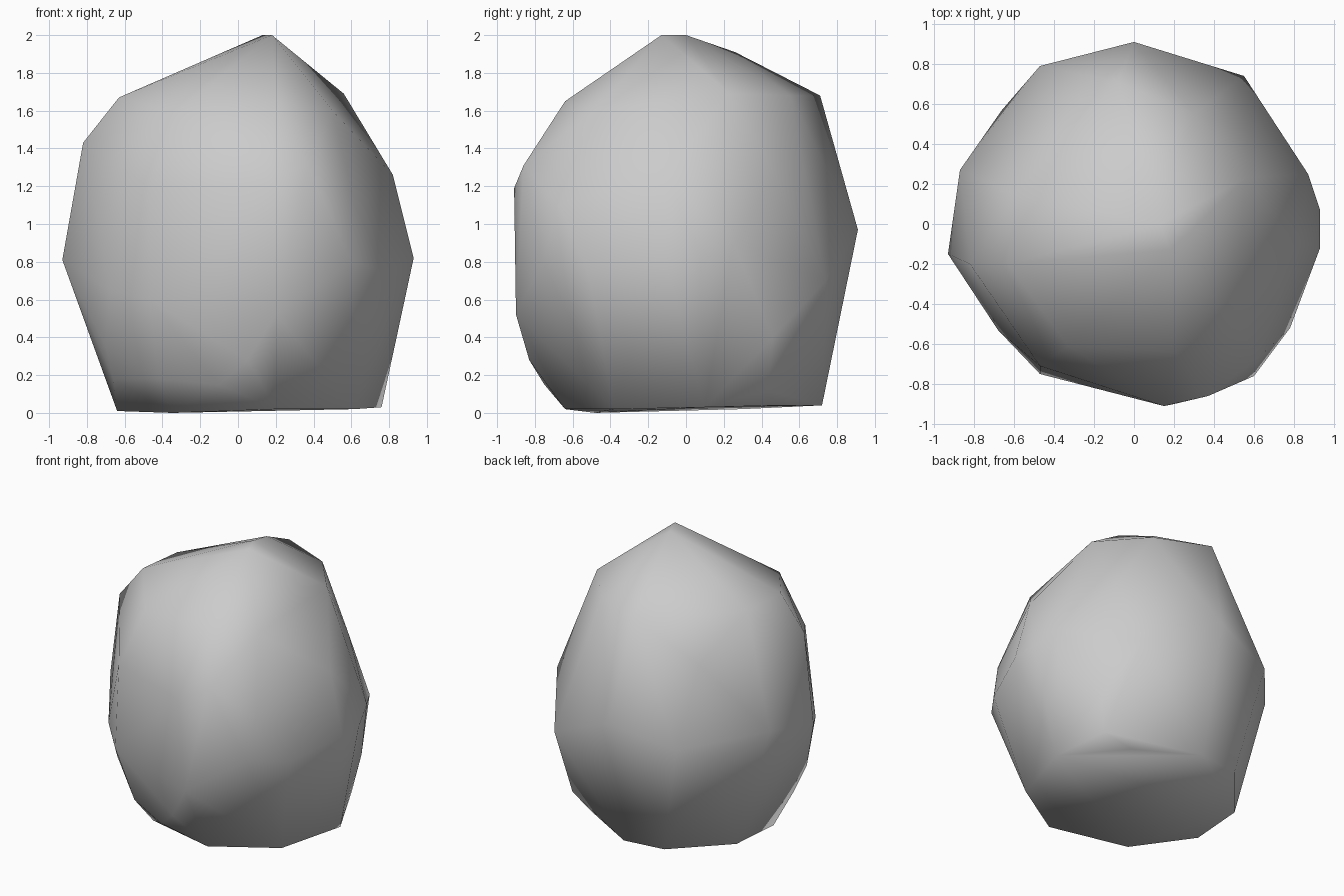
import bpy, bmesh

# Corner points of the boulder, by height band
crown = [(.18, -.13, 2), (.13, 0, 2), (.05, .26, 1.91)]
shoulder = [(-.63, -.2, 1.67), (-.6, .15, 1.66), (-.33, -.61, 1.59),
            (.2, -.64, 1.65), (.56, .23, 1.69), (.3, .55, 1.68),
            (-.08, .71, 1.68), (-.82, -.2, 1.43), (-.48, .53, 1.38),
            (.5, -.48, 1.6)]
belly = [(.82, -.1, 1.26), (.62, -.67, 1.1), (.37, -.86, 1.31),
         (.15, -.91, 1.19), (-.47, -.71, 1.2), (.56, .48, 1.25),
         (0, .91, .97), (-.47, .79, .85), (-.66, .57, .75),
         (-.87, .27, .9), (-.93, -.15, .81), (-.68, -.53, .65),
         (-.47, -.75, .6), (.2, -.9, .52), (.6, -.76, .8),
         (.78, -.52, .75), (.93, -.12, .82), (.93, .07, .82),
         (.87, .25, .9), (.55, .74, .7)]
base = [(.05, -.83, .28), (-.1, -.75, .15), (-.42, -.6, .18),
        (.62, .43, .12), (.68, .46, .4), (-.7, -.4, .35),
        (-.66, -.3, .18), (-.64, -.1, .01), (-.35, -.48, 0),
        (.2, -.64, .02), (.62, -.38, .02), (.76, .1, .03),
        (.42, .48, .04), (0, .72, .04), (-.3, .68, .04), (-.62, .3, .02)]

# Boulder: wrap the corners in a faceted skin
bm = bmesh.new()
for p in crown + shoulder + belly + base:
    bm.verts.new(p)
bmesh.ops.convex_hull(bm, input=bm.verts[:])
loose = [v for v in bm.verts if not v.link_faces]
bmesh.ops.delete(bm, geom=loose, context='VERTS')
bmesh.ops.recalc_face_normals(bm, faces=bm.faces[:])

# Soft shading across all facets
for f in bm.faces:
    f.smooth = True
mesh = bpy.data.meshes.new("boulder")
bm.to_mesh(mesh)
bm.free()
boulder = bpy.data.objects.new("boulder", mesh)
bpy.context.collection.objects.link(boulder)
